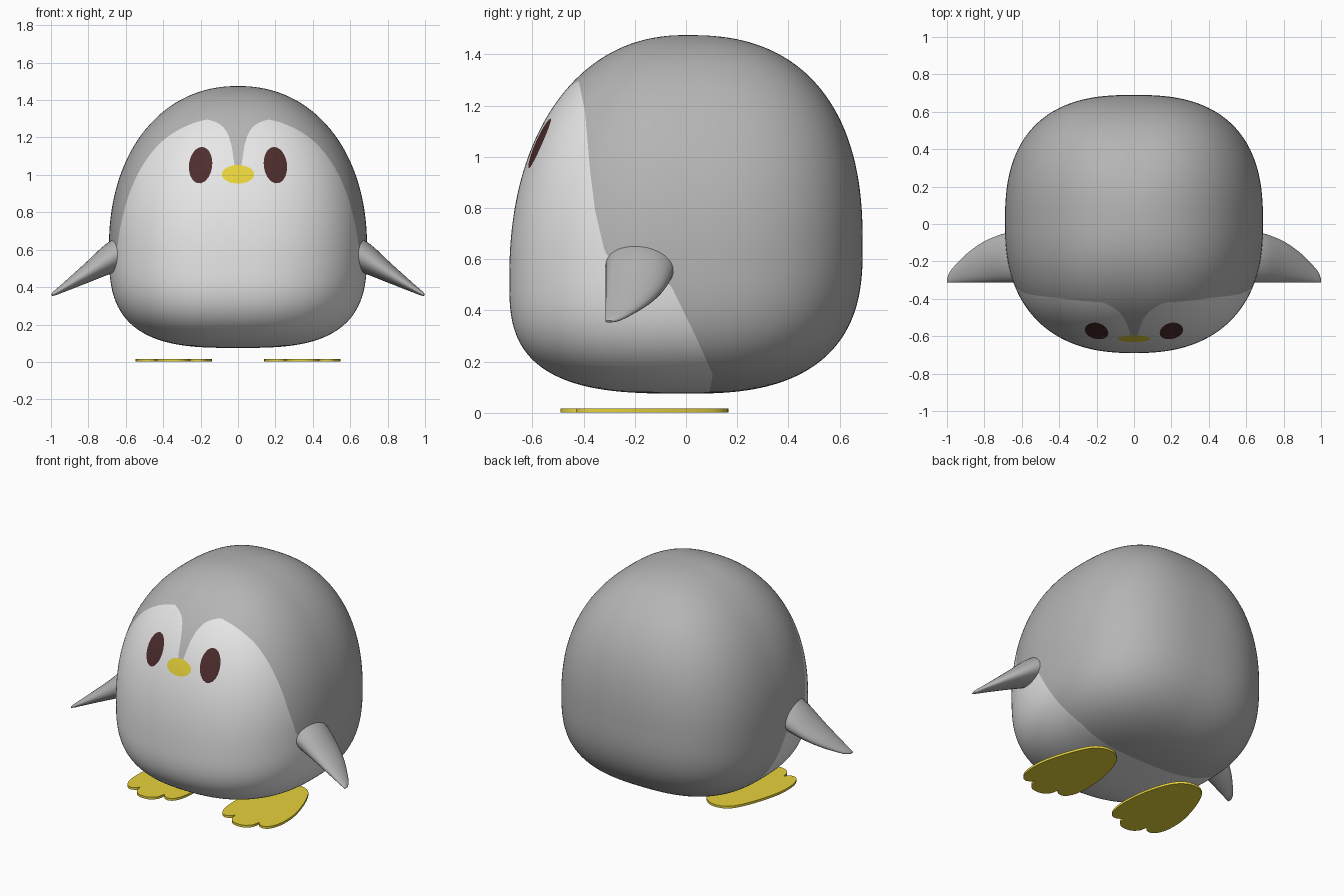
import bpy, bmesh, math

if "Cube" in bpy.data.objects:
    bpy.data.objects.remove(bpy.data.objects["Cube"])


def material(name, rgb):
    m = bpy.data.materials.new(name)
    m.diffuse_color = (*rgb, 1)
    m.use_nodes = True
    m.node_tree.nodes["Principled BSDF"].inputs["Base Color"].default_value = m.diffuse_color
    return m


GREY = material("soft grey", (0.46, 0.46, 0.46))
WHITE = material("off white", (0.80, 0.80, 0.80))
BROWN = material("dark brown", (0.075, 0.026, 0.026))
YELLOW = material("yellow", (0.83, 0.67, 0.045))


def smooth_path(pts, steps, closed=False):
    """Catmull-Rom through points of any dimension."""
    n, out = len(pts), []
    get = (lambda i: pts[i % n]) if closed else (lambda i: pts[max(0, min(n - 1, i))])
    for i in range(n if closed else n - 1):
        a, b, c, d = (get(i + k) for k in (-1, 0, 1, 2))
        for j in range(steps):
            t = j / steps
            out.append([0.5 * (2 * q + (r - p) * t + (2 * p - 5 * q + 4 * r - s) * t * t
                               + (3 * q - p - 3 * r + s) * t ** 3)
                        for p, q, r, s in zip(a, b, c, d)])
    if not closed:
        out.append(list(pts[-1]))
    return out


def interp(table, x):
    if x <= table[0][0]:
        return table[0][1]
    for (x0, y0), (x1, y1) in zip(table, table[1:]):
        if x <= x1:
            return y0 + (y1 - y0) * (x - x0) / (x1 - x0)
    return table[-1][1]


def loft(rings):
    bm = bmesh.new()
    rows = [[bm.verts.new(p) for p in ring] for ring in rings]
    n = len(rows[0])
    for a, b in zip(rows, rows[1:]):
        for i in range(n):
            bm.faces.new((a[i], a[(i + 1) % n], b[(i + 1) % n], b[i]))
    bm.faces.new(rows[0])
    bm.faces.new(rows[-1])
    return bm


def finish(bm, name, mats):
    bmesh.ops.recalc_face_normals(bm, faces=bm.faces[:])
    me = bpy.data.meshes.new(name)
    bm.to_mesh(me)
    bm.free()
    for m in mats:
        me.materials.append(m)
    ob = bpy.data.objects.new(name, me)
    bpy.context.collection.objects.link(ob)
    bpy.ops.object.select_all(action='DESELECT')
    ob.select_set(True)
    bpy.context.view_layer.objects.active = ob
    bpy.ops.object.shade_smooth_by_angle(angle=math.radians(50))
    return ob


def paint(bm, g, index):
    """Cut the mesh along g = 0 and colour the side where g > 0."""
    val = {v: g(v.co) or 1e-6 for v in bm.verts}
    cut = set()
    for e in bm.edges[:]:
        a, b = e.verts
        if val[a] * val[b] < 0:
            f = val[a] / (val[a] - val[b])
            _, v = bmesh.utils.edge_split(e, a, min(0.97, max(0.03, f)))
            val[v] = 0
            cut.add(v)
    for f in {f for v in cut for f in v.link_faces}:
        vs = [v for v in f.verts if v in cut]
        if len(vs) == 2:
            bmesh.utils.face_split(f, vs[0], vs[1])
    for f in bm.faces:
        if max((val[v] for v in f.verts), key=abs) > 0:
            f.material_index = index


# Body: rounded block whose width, front and back follow superellipse arcs
BOTTOM, TOP, R = .075, 1.475, .69


def arc(z, mid, upper, lower):
    q, e = ((z - mid) / (TOP - mid), upper) if z > mid else ((mid - z) / (mid - BOTTOM), lower)
    return max(.004, R * max(0, 1 - q ** e) ** (1 / e))


def body_ring(z, n=200):
    w, front, back = arc(z, .61, 2.15, 3.05), arc(z, .52, 2.2, 3.0), arc(z, .65, 2.45, 2.65)
    ring = []
    for i in range(n):
        a = 2 * math.pi * i / n
        c, s = math.cos(a), math.sin(a)
        d, e = (back, 2.6) if s > 0 else (front, 2.4)
        r = (abs(c / w) ** e + abs(s / d) ** e) ** (-1 / e)
        ring.append((r * c, r * s, z))
    return ring


body = loft([body_ring((BOTTOM + TOP) / 2 - (TOP - BOTTOM) / 2 * math.cos(math.pi * k / 110))
             for k in range(111)])

# White face and belly: rear limit by height, top limit by distance from centre
rear = [(.07, .09), (.15, .105), (.305, .035), (.5, -.06), (.56, -.2), (.62, -.315),
        (.79, -.355), (.95, -.375), (1.18, -.395), (1.35, -.43)]
brow = smooth_path([(0, 1.0), (.02, 1.06), (.037, 1.17), (.06, 1.23), (.09, 1.265), (.14, 1.29),
                    (.21, 1.30), (.28, 1.29), (.34, 1.268), (.42, 1.22), (.5, 1.13),
                    (.56, 1.03), (.7, .8)], 5)


def face_mask(p):
    top = interp(brow, abs(p.x)) - p.z if p.z > .95 else 1
    return min(top, interp(rear, p.z) - p.y)


def oval(cx, cz, rx, rz, tilt=0):
    def g(p):
        if p.y > 0:
            return -1
        x, z = abs(p.x) - cx, p.z - cz
        u = x * math.cos(tilt) + z * math.sin(tilt)
        v = z * math.cos(tilt) - x * math.sin(tilt)
        return 1 - math.hypot(u / rx, v / rz)
    return g


paint(body, face_mask, 1)
paint(body, oval(.2, 1.052, .062, .098, .12), 2)   # eyes
paint(body, oval(0, 1.003, .087, .05), 3)          # beak
finish(body, "body", [GREY, WHITE, BROWN, YELLOW])

# Wings: rows of x, z, trailing edge y, half thickness; straight leading edge
wing_rows = [(.58, .612, -.045, .082), (.67, .56, -.045, .078), (.78, .490, -.083, .054),
             (.87, .434, -.14, .035), (.94, .391, -.205, .02), (.98, .367, -.25, .012),
             (.997, .357, -.285, .005)]
LEAD = -.314
for side, label in ((1, "right"), (-1, "left")):
    rings = []
    for x, z, trail, h in smooth_path(wing_rows, 4):
        mid, half = (trail + LEAD) / 2, (trail - LEAD) / 2
        ring = []
        for i in range(32):
            a = 2 * math.pi * i / 32
            k = h * math.sin(a)
            ring.append((side * (x + .53 * k), mid + half * math.cos(a), z + .85 * k))
        rings.append(ring)
    finish(loft(rings), label + "_wing", [GREY])

# Feet: flat plates with a rounded heel and three rounded toes
toes = [(.2, -.33), (.175, -.405), (.14, -.43), (.105, -.42), (.088, -.40), (.078, -.445),
        (.045, -.48)]
outer = [(.055, .145), (.105, .085), (.16, -.05), (.198, -.2)] + toes
inner = [(.075, .15), (.135, .085), (.182, -.05), (.204, -.2)] + toes
outline = [(-.01, .165)] + outer + [(0, -.49)] + [(-x, y) for x, y in reversed(inner)]
for side, label in ((1, "right"), (-1, "left")):
    pts = smooth_path(outline, 5, closed=True)
    finish(loft([[(side * (.345 + x), y, z) for x, y in pts] for z in (.002, .017)]),
           label + "_foot", [YELLOW])
